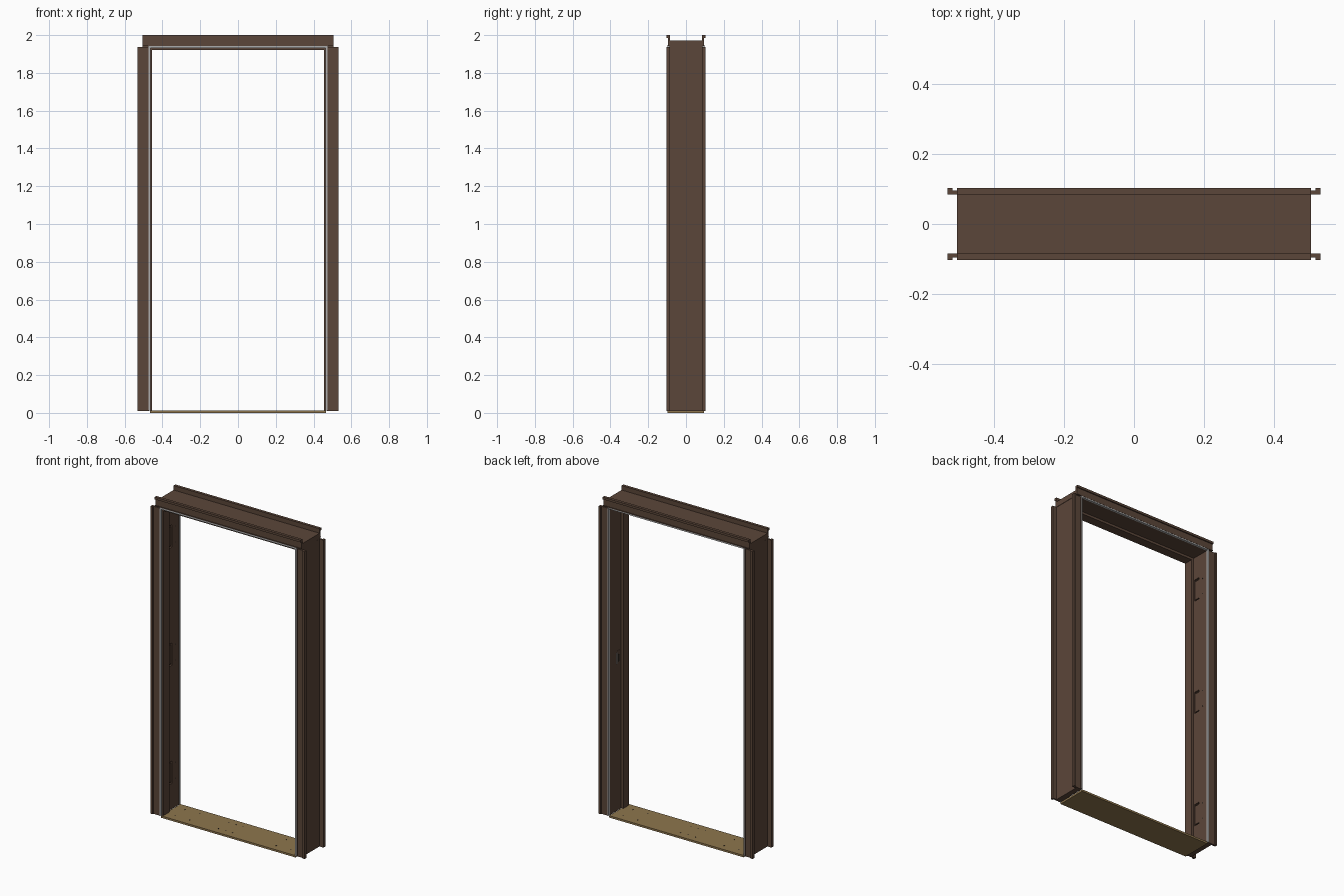
import bpy, bmesh

if "Cube" in bpy.data.objects:
    bpy.data.objects.remove(bpy.data.objects["Cube"])

def material(name, rgb):
    m = bpy.data.materials.new(name)
    m.diffuse_color = (*rgb, 1)
    m.use_nodes = True
    m.node_tree.nodes["Principled BSDF"].inputs["Base Color"].default_value = m.diffuse_color
    return m

BROWN = material("brown_paint", (0.105, 0.061, 0.041))
TAN = material("tan_threshold", (0.27, 0.18, 0.075))
GREY = material("grey_seal", (0.42, 0.42, 0.42))
DARK = material("dark_hole", (0.02, 0.016, 0.012))

def finish(bm, name, mat):
    bmesh.ops.recalc_face_normals(bm, faces=bm.faces)
    me = bpy.data.meshes.new(name)
    bm.to_mesh(me)
    bm.free()
    me.materials.append(mat)
    ob = bpy.data.objects.new(name, me)
    bpy.context.collection.objects.link(ob)
    return ob

def box(name, x, y, z, mat):
    bm = bmesh.new()
    bmesh.ops.create_cube(bm, size=1)
    for v in bm.verts:
        v.co = [a + (b - a) * (c + 0.5) for (a, b), c in zip((x, y, z), v.co)]
    return finish(bm, name, mat)

def extrude(name, start, end, mat):
    bm = bmesh.new()
    f = bm.faces.new([bm.verts.new(p) for p in start])
    r = bmesh.ops.extrude_face_region(bm, geom=[f])
    d = [b - a for a, b in zip(start[0], end[0])]
    bmesh.ops.translate(bm, vec=d, verts=[v for v in r["geom"] if isinstance(v, bmesh.types.BMVert)])
    return finish(bm, name, mat)

# Frame cross-section: (y, distance outward from the stop face)
half = [(0.088, 0.015), (0.088, 0.020), (0.100, 0.020), (0.100, 0.024), (0.096, 0.024),
        (0.096, 0.064), (0.103, 0.064), (0.103, 0.078), (0.085, 0.078), (0.085, 0.050)]
profile = half + [(-y, u) for y, u in reversed(half)]
X0, Z0 = 0.455, 1.922          # stop face positions on jambs and head
JB, JT = 0.010, 1.936          # jamb bottom and top
STOP = (-0.088, -0.03)

def span(s, a, b):
    return tuple(sorted((s * a, s * b)))

# Jambs with stop and seals
for s, side in ((-1, "left"), (1, "right")):
    jamb = extrude(side + "_jamb", [(s * (X0 + u), y, JB) for y, u in profile],
                   [(s * (X0 + u), y, JT) for y, u in profile], BROWN)
    box(side + "_stop", span(s, X0, X0 + 0.016), STOP, (0.012, Z0 + 0.016), BROWN)
    box(side + "_front_seal", span(s, X0 + 0.009, X0 + 0.021), (-0.099, -0.087), (0.012, Z0 + 0.02), GREY)
    box(side + "_back_seal", span(s, X0 + 0.012, X0 + 0.021), (0.087, 0.099), (0.012, Z0 + 0.02), GREY)
    if s < 0:
        hinge_jamb = jamb

# Head with stop and seals
extrude("head", [(-0.506, y, Z0 + u) for y, u in profile],
        [(0.506, y, Z0 + u) for y, u in profile], BROWN)
box("head_stop", (-X0, X0), STOP, (Z0, Z0 + 0.016), BROWN)
box("head_front_seal", (-X0 - 0.01, X0 + 0.01), (-0.099, -0.087), (Z0 + 0.01, Z0 + 0.021), GREY)
box("head_back_seal", (-X0 - 0.01, X0 + 0.01), (0.087, 0.099), (Z0 + 0.012, Z0 + 0.021), GREY)

# Threshold and its screw holes
box("threshold", (-0.466, 0.466), (-0.097, 0.095), (0, 0.012), TAN)

def disc(name, loc, r, axis):
    bm = bmesh.new()
    bmesh.ops.create_cone(bm, cap_ends=True, segments=12, radius1=r, radius2=r, depth=0.001)
    for v in bm.verts:
        x, y, z = v.co
        v.co = (z, y, x) if axis == "x" else (x, y, z)
    bmesh.ops.translate(bm, vec=loc, verts=bm.verts)
    finish(bm, name, DARK)

for x in (-0.4, -0.3, -0.1, -0.05, 0.0, 0.3, 0.4):
    for y in (-0.05, 0.05):
        disc("threshold_screw", (x, y, 0.0121), 0.004, "z")

# Hinge pockets cut in the left jamb, with plates and screws
face = -X0 - 0.015
for z in (0.24, 0.98, 1.72):
    cut = box("hinge_cutter", (face - 0.012, face + 0.01), (-0.025, 0.018), (z - 0.07, z + 0.07), BROWN)
    cut.hide_render = True
    cut.hide_set(True)
    mod = hinge_jamb.modifiers.new("pocket", 'BOOLEAN')
    mod.object = cut
    mod.solver = 'EXACT'
    box("hinge_plate", (face - 0.012, face - 0.004), (-0.022, 0.012), (z - 0.06, z + 0.06), BROWN)
    for dz in (-0.05, 0.05):
        disc("hinge_screw", (face + 0.0003, 0.05, z + dz), 0.004, "x")

# Strike plate on the right jamb
face = X0 + 0.015
box("strike_plate", (face - 0.002, face + 0.001), (-0.014, 0.014), (0.92, 1.01), BROWN)
box("strike_lip", (face - 0.004, face), (0.012, 0.016), (0.93, 1.0), GREY)
box("latch_hole", (face - 0.0025, face), (-0.008, 0.007), (0.94, 0.985), DARK)
